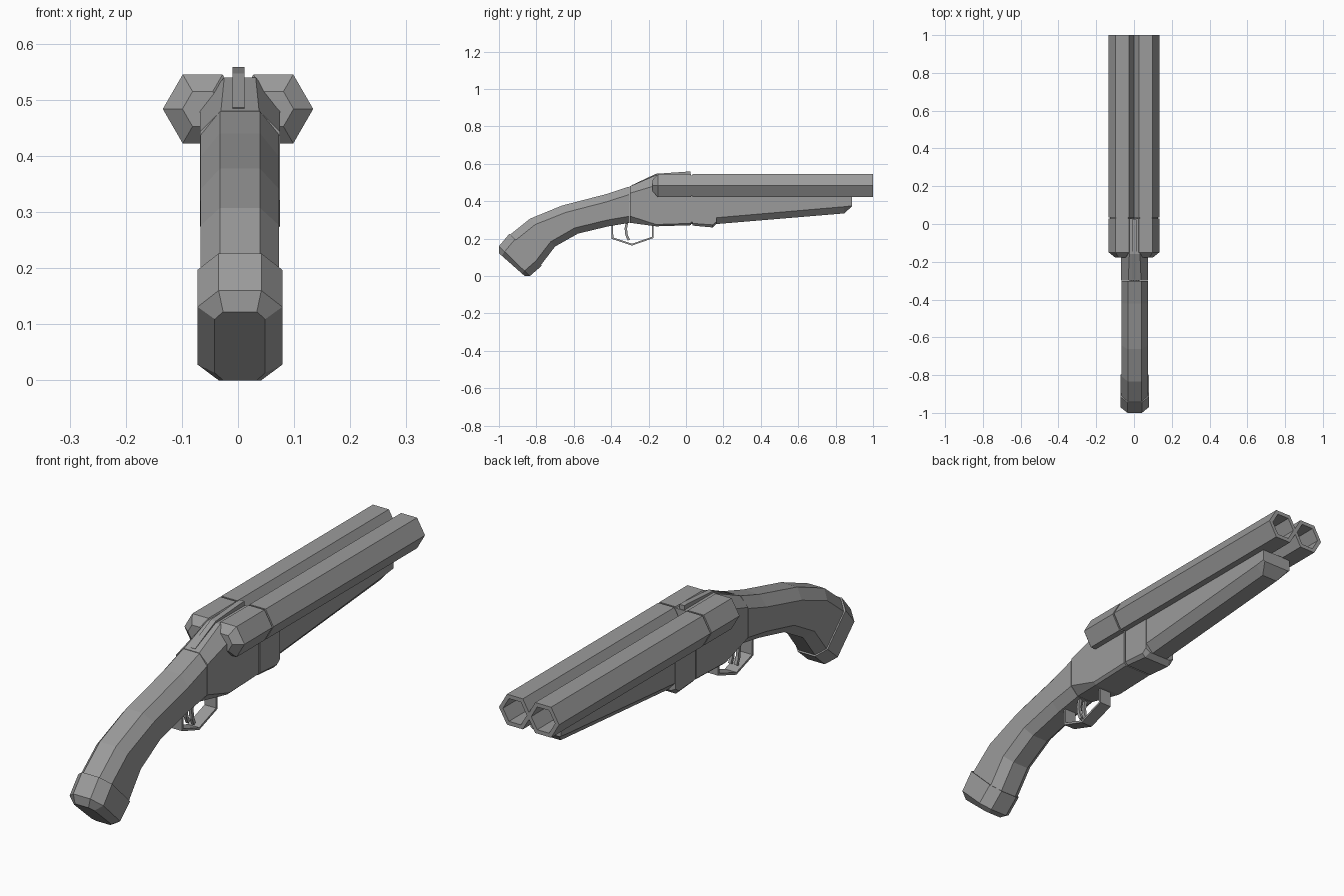
import bpy, bmesh, math
from mathutils import Vector

if "Cube" in bpy.data.objects:
    bpy.data.objects.remove(bpy.data.objects["Cube"])

CX = 0.0035  # the stock and receiver sit slightly off the barrel centre

# Dark gunmetal grey for every part
dark = bpy.data.materials.new("dark_grey")
dark.diffuse_color = (0.33, 0.33, 0.33, 1)
dark.use_nodes = True
dark.node_tree.nodes["Principled BSDF"].inputs["Base Color"].default_value = dark.diffuse_color


def loft(name, rings):
    """Skin equal-sized rings and cap both ends."""
    bm = bmesh.new()
    vs = [[bm.verts.new(p) for p in r] for r in rings]
    n = len(vs[0])
    for a, b in zip(vs, vs[1:]):
        for i in range(n):
            j = (i + 1) % n
            bm.faces.new((a[i], a[j], b[j], b[i]))
    bm.faces.new(vs[0])
    bm.faces.new(vs[-1])
    bmesh.ops.recalc_face_normals(bm, faces=bm.faces)
    me = bpy.data.meshes.new(name)
    bm.to_mesh(me)
    bm.free()
    me.materials.append(dark)
    ob = bpy.data.objects.new(name, me)
    bpy.context.collection.objects.link(ob)
    return ob


def octa(top, bot, half, flat_t, cham_t, flat_b, cham_b, grow=0):
    """Chamfered cross-section spanning two (y, z) points."""
    t, b = Vector((0, *top)), Vector((0, *bot))
    d = (b - t).normalized()
    t, b = t - d * grow, b + d * grow
    right = [(flat_t, t), (half, t + d * cham_t),
             (half, b - d * cham_b), (flat_b, b)]
    return ([Vector((CX + x, p.y, p.z)) for x, p in right] +
            [Vector((CX - x, p.y, p.z)) for x, p in reversed(right)])


def hexa(x, y, r, z=0.4835):
    return [(x + r * math.cos(k * math.pi / 3), y,
             z + r * math.sin(k * math.pi / 3)) for k in range(6)]


def plate(name, outline, half, cx=CX):
    """Extrude a (y, z) outline sideways."""
    return loft(name, [[(cx + s * half, y, z) for y, z in outline] for s in (-1, 1)])


def strip(name, path, thick, half, cx=CX):
    """Flat bar following a (y, z) path."""
    pts = [Vector(p) for p in path]
    rings = []
    for i, p in enumerate(pts):
        a = (p - pts[i - 1]).normalized() if i else None
        b = (pts[i + 1] - p).normalized() if i < len(pts) - 1 else None
        t = ((a or b) + (b or a)).normalized()
        w = thick / 2 / max(0.5, t.dot(a or b))
        n = Vector((-t.y, t.x)) * w
        rings.append([(cx + sx * half, p.x + s * n.x, p.y + s * n.y)
                      for sx, s in ((-1, -1), (1, -1), (1, 1), (-1, 1))])
    return loft(name, rings)


# Barrels, chamfered breeches and the recessed joint between them
for side, x in (("left", -0.063), ("right", 0.063)):
    loft(side + "_barrel", [hexa(x, 0.035, 0.071), hexa(x, 1.0, 0.071),
                            hexa(x, 1.0, 0.053), hexa(x, 0.05, 0.053)])
    loft(side + "_breech", [hexa(x, -0.178, 0.036), hexa(x, -0.15, 0.071),
                            hexa(x, 0.028, 0.071)])
    loft(side + "_joint", [hexa(x, 0.02, 0.064), hexa(x, 0.045, 0.064)])

# Curved grip
grip = [((-0.94, 0.222), (-0.775, 0.06)), ((-0.834, 0.307), (-0.70, 0.158)),
        ((-0.663, 0.377), (-0.578, 0.227)), ((-0.42, 0.44), (-0.42, 0.265)),
        ((-0.302, 0.479), (-0.302, 0.285))]
loft("grip", [octa(t, b, 0.07, 0.036, 0.042, 0.036, 0.035) for t, b in grip])

# Butt cap
loft("butt_cap", [
    octa(*grip[0], 0.0755, 0.038, 0.042, 0.038, 0.04, 0.006),
    octa((-1.0, 0.16), (-0.835, 0.0), 0.0755, 0.038, 0.042, 0.038, 0.04),
    octa((-1.0, 0.122), (-0.862, 0.0), 0.045, 0.03, 0.02, 0.03, 0.02)])

# Receiver and top lever
loft("receiver", [
    octa((-0.3, 0.48), (-0.3, 0.285), 0.071, 0.034, 0.037, 0.037, 0.036),
    octa((-0.16, 0.54), (-0.16, 0.266), 0.071, 0.028, 0.055, 0.06, 0.01),
    octa((0.028, 0.54), (0.028, 0.272), 0.071, 0.028, 0.055, 0.06, 0.01)])
plate("top_lever", [(-0.29, 0.486), (-0.16, 0.547), (0.0, 0.558), (0.025, 0.558),
                    (0.025, 0.5), (-0.15, 0.5), (-0.28, 0.47)], 0.011, 0.001)

# Hinge core, hinge block and tapered forend
loft("hinge_core", [
    octa((y, 0.45), (y, 0.278), 0.064, 0.064, 0.005, 0.054, 0.01) for y in (0.02, 0.045)])
loft("hinge_block", [
    octa((0.035, 0.43), (0.035, 0.27), 0.071, 0.071, 0.005, 0.06, 0.012),
    octa((0.142, 0.43), (0.142, 0.26), 0.071, 0.071, 0.005, 0.058, 0.014),
    octa((0.162, 0.43), (0.162, 0.278), 0.071, 0.071, 0.005, 0.05, 0.012)])
loft("forend", [
    octa((0.16, 0.424), (0.16, 0.278), 0.068, 0.068, 0.005, 0.036, 0.034),
    octa((0.845, 0.424), (0.845, 0.335), 0.068, 0.068, 0.005, 0.036, 0.036),
    octa((0.887, 0.424), (0.887, 0.372), 0.068, 0.068, 0.005, 0.06, 0.004)])

# Trigger guard and two triggers
strip("trigger_guard", [(-0.395, 0.285), (-0.393, 0.203), (-0.289, 0.168),
                        (-0.177, 0.207), (-0.177, 0.275)], 0.009, 0.026)
for side, x in (("left", -0.013), ("right", 0.013)):
    strip(side + "_trigger", [(-0.313, 0.295), (-0.322, 0.255),
                              (-0.318, 0.22), (-0.306, 0.192)], 0.013, 0.006, CX + x)
